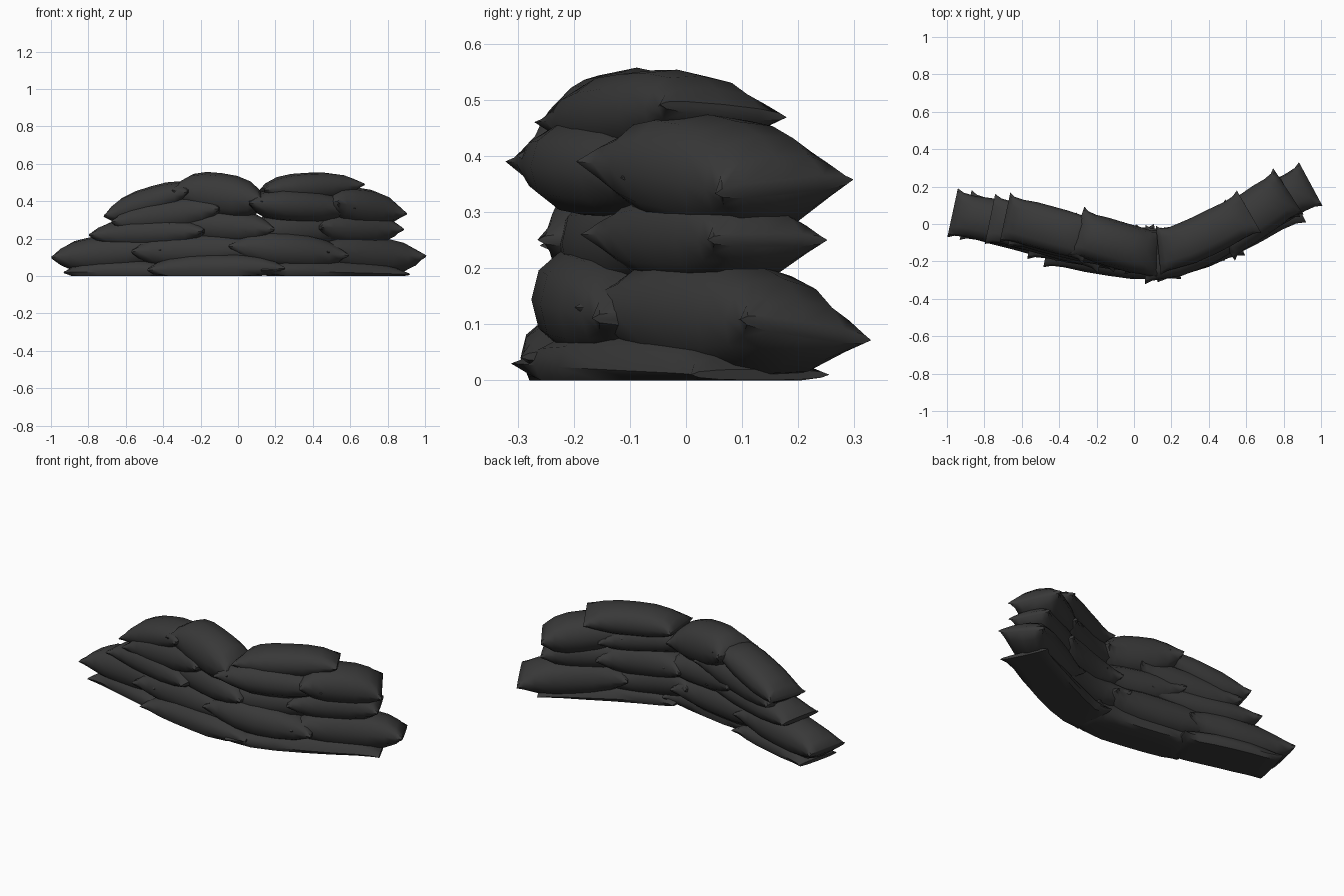
import bpy, math
from mathutils import Vector

if "Cube" in bpy.data.objects:
    bpy.data.objects.remove(bpy.data.objects["Cube"])

mat = bpy.data.materials.new("dark_cloth")
mat.diffuse_color = (0.04, 0.04, 0.04, 1)
mat.use_nodes = True
mat.node_tree.nodes["Principled BSDF"].inputs["Base Color"].default_value = mat.diffuse_color

# Centre line of the curved wall, seen from above
PATH = [(-1.1, 0.085), (-0.95, 0.055), (-0.6, 0.0), (-0.3, -0.07), (0, -0.13), (0.15, -0.145),
        (0.3, -0.105), (0.55, 0.01), (0.75, 0.12), (0.95, 0.215), (1.1, 0.29)]


def path_y(x):
    for (xa, ya), (xb, yb) in zip(PATH, PATH[1:]):
        if x <= xb:
            return ya + (yb - ya) * (x - xa) / (xb - xa)
    return PATH[-1][1]


def smooth_y(x):
    return sum(path_y(x + d) for d in (-0.1, -0.05, 0, 0.05, 0.1)) / 5


# Bag profile along its length: position, width factor, height factor
STATIONS = [(0, 1.14, 0.14), (0.06, 1.0, 0.5), (0.16, 0.96, 0.8), (0.32, 1.0, 0.97), (0.5, 1.0, 1.0),
            (0.68, 1.0, 0.97), (0.84, 0.96, 0.8), (0.94, 1.0, 0.5), (1, 1.14, 0.14)]
SIDES = 12


def sandbag(name, x0, x1, z0, z1, width, height, dy0=0.0, dy1=0.0, roll0=0.0, roll1=0.0):
    """Stuffed bag with pinched flat ends following the wall's curve."""
    verts, faces = [], []
    for t, wf, hf in STATIONS:
        x = x0 + (x1 - x0) * t
        dy = dy0 + (dy1 - dy0) * t
        r = math.radians(roll0 + (roll1 - roll0) * t)
        centre = Vector((x, smooth_y(x) + dy, z0 + (z1 - z0) * t))
        e = 0.06
        slope = (smooth_y(x + e) - smooth_y(x - e)) / (2 * e) + (dy1 - dy0) / (x1 - x0)
        side = Vector((-slope, 1, 0)).normalized()
        for i in range(SIDES):
            a = 2 * math.pi * i / SIDES
            c, s = math.cos(a), math.sin(a)
            u = math.copysign(abs(c) ** 0.8, c) * width / 2 * wf
            v = math.copysign(abs(s) ** 0.9, s) * height / 2 * hf
            u, v = u * math.cos(r) - v * math.sin(r), u * math.sin(r) + v * math.cos(r)
            p = centre + side * u
            p.z = max(0.0, p.z + v)
            verts.append(p)
    n = len(STATIONS)
    for k in range(n - 1):
        for i in range(SIDES):
            j = (i + 1) % SIDES
            faces.append((k * SIDES + i, (k + 1) * SIDES + i, (k + 1) * SIDES + j, k * SIDES + j))
    faces.append(tuple(range(SIDES)))
    faces.append(tuple(reversed(range((n - 1) * SIDES, n * SIDES))))
    me = bpy.data.meshes.new(name)
    me.from_pydata(verts, [], faces)
    me.update()
    ob = bpy.data.objects.new(name, me)
    bpy.context.collection.objects.link(ob)
    me.materials.append(mat)
    bpy.ops.object.select_all(action='DESELECT')
    ob.select_set(True)
    bpy.context.view_layer.objects.active = ob
    bpy.ops.object.mode_set(mode='EDIT')
    bpy.ops.mesh.select_all(action='SELECT')
    bpy.ops.mesh.normals_make_consistent(inside=False)
    bpy.ops.object.mode_set(mode='OBJECT')
    bpy.ops.object.shade_smooth_by_angle(angle=math.radians(50))


# Ground course, flattened on the floor
sandbag("ground_bag_left", -0.9, -0.36, 0.02, 0.03, 0.24, 0.14, 0.0, -0.04)
sandbag("ground_bag_middle", -0.46, 0.22, 0.04, 0.05, 0.23, 0.16, -0.07, -0.045, 4, 4)
sandbag("ground_bag_right", 0.12, 0.86, 0.03, 0.01, 0.24, 0.14, -0.04, -0.04)

# Second course, longest
sandbag("second_bag_left", -0.97, -0.38, 0.1, 0.14, 0.235, 0.2, 0.0, -0.02)
sandbag("second_bag_middle", -0.55, 0.12, 0.13, 0.14, 0.24, 0.2, -0.04, 0.0)
sandbag("second_bag_middle_right", -0.02, 0.54, 0.16, 0.11, 0.24, 0.2, -0.01, -0.05)
sandbag("second_bag_right", 0.42, 0.945, 0.13, 0.09, 0.235, 0.21, -0.03, 0.0, 0, -8)

# Third course
sandbag("third_bag_left", -0.77, -0.16, 0.22, 0.24, 0.24, 0.17, 0.0, -0.03)
sandbag("third_bag_middle", -0.34, 0.18, 0.28, 0.25, 0.22, 0.19, 0.0, -0.01)
sandbag("third_bag_middle_right", 0.05, 0.56, 0.24, 0.25, 0.21, 0.19, 0.01, 0.0)
sandbag("third_bag_right", 0.4, 0.835, 0.26, 0.25, 0.21, 0.18, -0.02, -0.015)

# Fourth course
sandbag("fourth_bag_left_low", -0.65, -0.08, 0.29, 0.36, 0.24, 0.2, 0.0, -0.01)
sandbag("fourth_bag_left_high", -0.69, -0.24, 0.33, 0.46, 0.24, 0.17, 0.02, 0.0, 4, 4)
sandbag("fourth_bag_middle", 0.06, 0.56, 0.39, 0.36, 0.25, 0.18, -0.045, -0.01)
sandbag("fourth_bag_right", 0.46, 0.825, 0.39, 0.345, 0.26, 0.21, -0.04, 0.02, 0, 5)

# Top course
sandbag("top_bag_left", -0.31, 0.14, 0.46, 0.4, 0.25, 0.24, 0.025, -0.025)
sandbag("top_bag_right", 0.13, 0.615, 0.46, 0.48, 0.23, 0.165, -0.005, 0.02, 0, -5)
